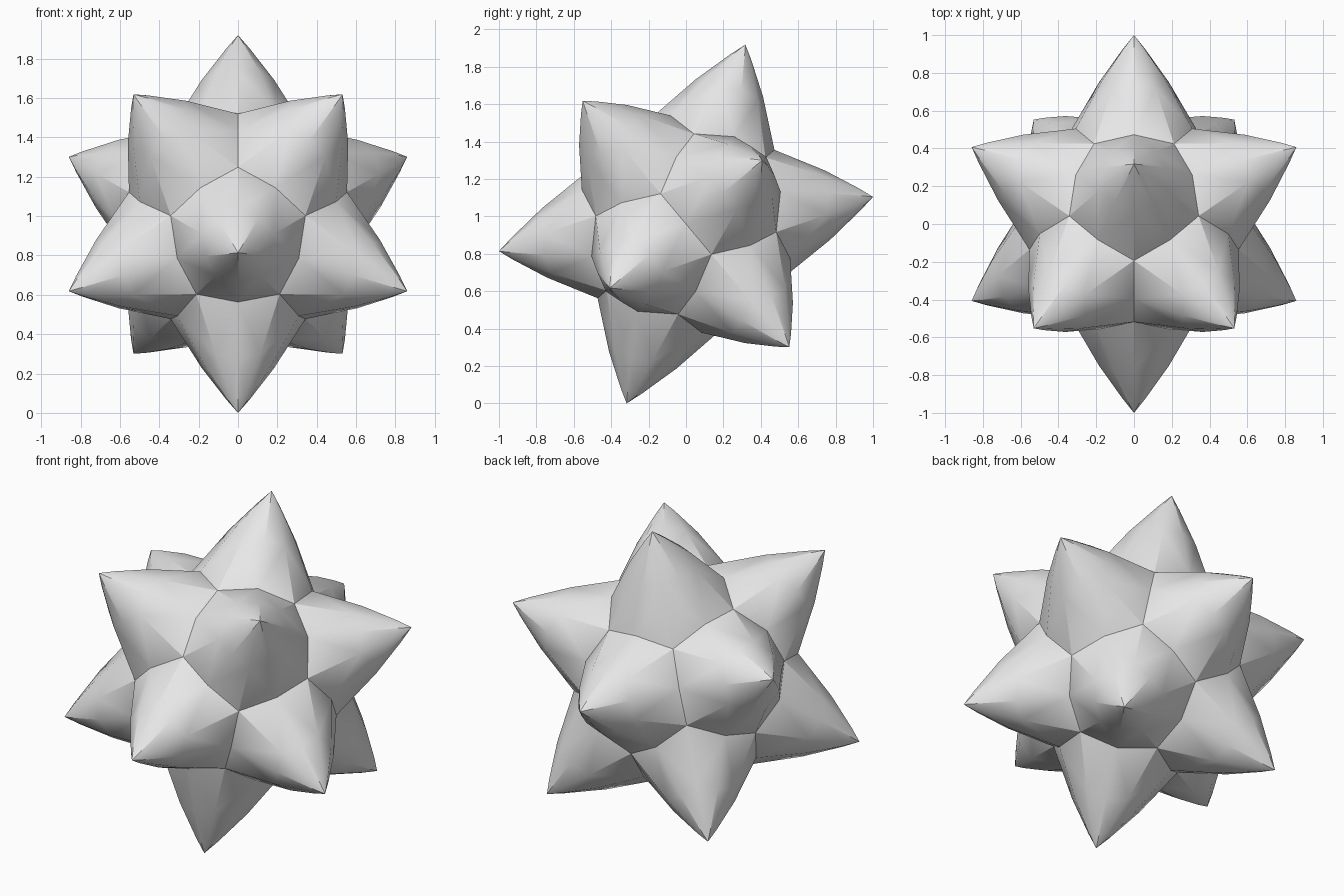
import bpy, bmesh, math
from mathutils import Vector, Matrix

if "Cube" in bpy.data.objects:
    bpy.data.objects.remove(bpy.data.objects["Cube"])

TILT = math.radians(-50.03)      # tilt of the whole star about x
TIP, PIT, MID = 1.0105, 0.593, 0.617   # radii of tips, three-way pits, two-way valleys
BULGE = 0.017                    # slight outward curve of the spike sides
ROWS = (0.0, 0.15, 0.5, 1.0)
PHI = (1 + math.sqrt(5)) / 2

# Spike directions: the corners of a tilted icosahedron
rot = Matrix.Rotation(TILT, 3, 'X')
hull = bmesh.new()
for s in (-1, 1):
    for t in (-PHI, PHI):
        for p in ((0, s, t), (s, t, 0), (t, 0, s)):
            hull.verts.new(rot @ Vector(p).normalized())
bmesh.ops.convex_hull(hull, input=hull.verts)
triangles = [[v.co.copy() for v in f.verts] for f in hull.faces]
hull.free()
lift = Vector((0, 0, TIP * max(v.z for tri in triangles for v in tri)))


def ray(axis, end):
    """Gently curved line from a spike tip down to a valley point."""
    tip = axis * TIP
    side = (end - tip).normalized()
    out = (axis - side * axis.dot(side)).normalized()
    return [tip.lerp(end, t) + out * (4 * BULGE * t * (1 - t)) for t in ROWS]


# Ten narrow side panels per spike, two from each corner of each triangle
bm = bmesh.new()
for tri in triangles:
    pit = sum(tri, Vector()).normalized() * PIT
    for axis in tri:
        for other in tri:
            if other is axis:
                continue
            a = ray(axis, pit)
            b = ray(axis, (axis + other).normalized() * MID)
            for i in range(len(ROWS) - 1):
                corners = [a[i], a[i + 1], b[i + 1]] + ([b[i]] if i else [])
                bm.faces.new([bm.verts.new(c + lift) for c in corners])
bmesh.ops.remove_doubles(bm, verts=bm.verts, dist=1e-4)
bmesh.ops.recalc_face_normals(bm, faces=bm.faces)

mesh = bpy.data.meshes.new("spiked_star")
bm.to_mesh(mesh)
bm.free()
star = bpy.data.objects.new("spiked_star", mesh)
bpy.context.collection.objects.link(star)

# Plain grey surface
grey = bpy.data.materials.new("light_grey")
grey.diffuse_color = (0.8, 0.8, 0.8, 1)
grey.use_nodes = True
grey.node_tree.nodes["Principled BSDF"].inputs["Base Color"].default_value = grey.diffuse_color
mesh.materials.append(grey)

# Smooth spike sides, crisp valleys
bpy.context.view_layer.objects.active = star
star.select_set(True)
bpy.ops.object.shade_smooth_by_angle(angle=math.radians(30))
